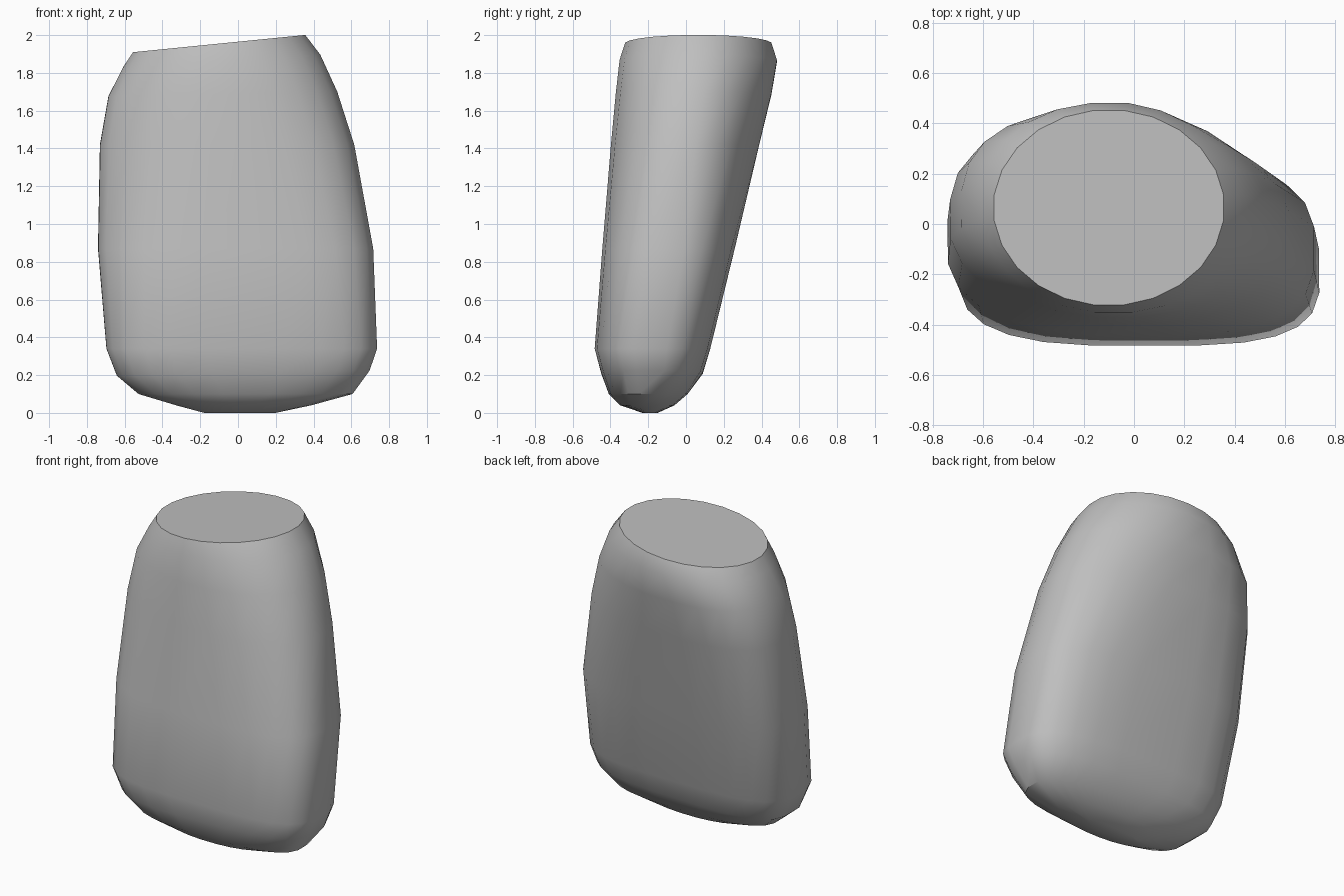
import bpy
import bmesh
from math import cos, sin, pi, copysign

cube = bpy.data.objects.get("Cube")
if cube:
    bpy.data.objects.remove(cube, do_unlink=True)

SIDES = 24

# Cross-sections: height, tilt, x min, x max, y front, y back,
# then corner squareness: back left, back right, front right, front left
SECTIONS = [
    (0.00, 0.00, -0.18, 0.20, -0.23, -0.15, (2.0, 2.0, 2.0, 2.0)),
    (0.04, 0.00, -0.33, 0.39, -0.35, -0.06, (2.2, 2.2, 2.2, 2.2)),
    (0.10, 0.00, -0.53, 0.61, -0.41, 0.01, (2.6, 2.8, 2.6, 2.8)),
    (0.21, 0.02, -0.645, 0.70, -0.45, 0.09, (2.9, 3.4, 2.9, 3.3)),
    (0.34, 0.00, -0.70, 0.74, -0.485, 0.13, (2.9, 3.6, 3.0, 3.5)),
    (0.87, 0.00, -0.745, 0.72, -0.445, 0.26, (2.8, 3.4, 2.4, 3.0)),
    (1.42, 0.00, -0.735, 0.62, -0.40, 0.39, (2.1, 3.0, 2.0, 2.5)),
    (1.69, 0.02, -0.69, 0.53, -0.375, 0.455, (2.0, 2.7, 2.0, 2.3)),
    (1.87, 0.06, -0.61, 0.44, -0.355, 0.485, (1.9, 2.2, 2.0, 2.1)),
    (1.965, 0.10, -0.56, 0.36, -0.325, 0.455, (2.0, 2.0, 2.0, 2.0)),
]


def rounded(value, power):
    return copysign(abs(value) ** (2 / power), value)


def add_section(bm, z, tilt, x0, x1, y0, y1, corners):
    ring = []
    for i in range(SIDES):
        a = 2 * pi * (i + 0.5) / SIDES
        power = corners[i * 4 // SIDES]
        x = (x0 + x1) / 2 + (x1 - x0) / 2 * rounded(cos(a), power)
        y = (y0 + y1) / 2 + (y1 - y0) / 2 * rounded(sin(a), power)
        ring.append(bm.verts.new((x, y, z + tilt * x)))
    return ring


# Tapered stone body, lofted through the sections and capped
bm = bmesh.new()
rings = [add_section(bm, *s) for s in SECTIONS]
for low, high in zip(rings, rings[1:]):
    for i in range(SIDES):
        j = (i + 1) % SIDES
        bm.faces.new((low[i], low[j], high[j], high[i]))
bm.faces.new(rings[-1])
bm.faces.new(rings[0][::-1])
bmesh.ops.recalc_face_normals(bm, faces=bm.faces)

mesh = bpy.data.meshes.new("stone_body")
bm.to_mesh(mesh)
bm.free()
body = bpy.data.objects.new("stone_body", mesh)
bpy.context.collection.objects.link(body)

# Plain grey surface
grey = bpy.data.materials.new("light_grey")
grey.use_nodes = True
colour = (0.52, 0.52, 0.52, 1)
grey.diffuse_color = colour
grey.node_tree.nodes["Principled BSDF"].inputs["Base Color"].default_value = colour
mesh.materials.append(grey)

# Smooth sides with a crisp rim round the flat top
bpy.ops.object.select_all(action="DESELECT")
body.select_set(True)
bpy.context.view_layer.objects.active = body
bpy.ops.object.shade_smooth_by_angle(angle=pi / 5)
